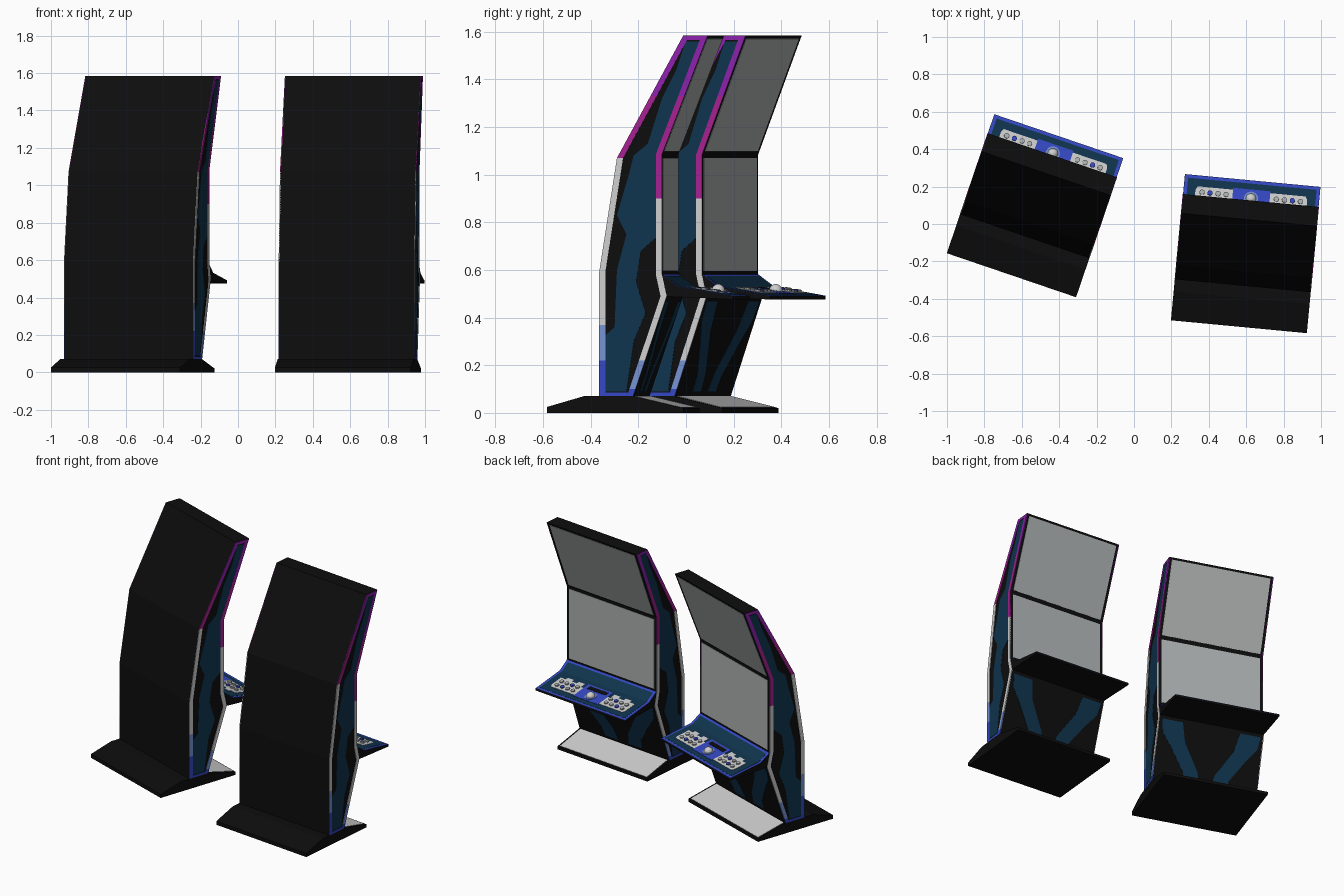
import bpy, bmesh, math
from mathutils import Matrix, Vector

old = bpy.data.objects.get("Cube")
if old:
    bpy.data.objects.remove(old)


def material(name, *rgb):
    m = bpy.data.materials.new(name)
    m.use_nodes = True
    m.diffuse_color = (*rgb, 1)
    m.node_tree.nodes["Principled BSDF"].inputs["Base Color"].default_value = (*rgb, 1)
    return m


BLACK = material("black", .004, .004, .004)
NAVY = material("navy", .005, .034, .075)
MAGENTA = material("magenta", .38, .015, .28)
PURPLE = material("purple", .27, .015, .42)
WHITE = material("white", .62, .62, .62)
PALE_BLUE = material("pale blue", .18, .29, .65)
BLUE = material("blue", .035, .065, .55)
SCREEN = material("screen grey", .42, .44, .44)

HALF = .363
BACK = [(-.175, .06), (-.175, .59), (-.10, 1.07), (.18, 1.585)]
FRONT = [(-.035, .06), (.11, .49), (.09, .58), (.09, 1.085), (.283, 1.585)]
BASE = [(-.395, 0), (-.395, .025), (-.24, .07), (-.03, .07), (.18, .02), (.18, 0)]
PANEL_TIP, PANEL_BEND, PANEL_TOP = (.39, .49), (.16, .53), (.09, .58)
DECK = [(.08, .49), PANEL_TOP, PANEL_BEND, PANEL_TIP, (.39, .476)]
# painted side shape, as (y, z)
FLAME = [(-.155, .09), (-.155, .32), (-.11, .36), (-.10, .6), (-.06, .75), (-.10, .83),
         (-.05, 1.0), (-.03, 1.08), (.03, 1.13), (.09, 1.32), (.15, 1.44), (.19, 1.56),
         (.25, 1.56), (.07, 1.08), (.07, .74), (0, .68), (-.02, .55), (.02, .42),
         (-.03, .3), (-.06, .09)]
# front band shape, as (x, distance up the lower panel)
BAND = [(.345, .43), (.2, .43), (.17, .3), (.06, .12), (.04, .03), (.15, .03),
        (.16, .1), (.26, .25), (.33, .34)]
# notched plate around the buttons, as (x, distance from the deck edge)
BUTTON_PLATE = [(.1, .06), (.29, .06), (.3, .08), (.3, .17), (.26, .17), (.26, .19),
                (.21, .19), (.21, .17), (.17, .17), (.17, .19), (.12, .19), (.12, .15), (.1, .15)]
BACK_TRIM = [(.07, BLUE), (.22, PALE_BLUE), (.37, WHITE), (.59, WHITE), (1.07, MAGENTA),
             (1.33, PURPLE), (1.583, None)]
FRONT_TRIM = [(.07, BLUE), (.1, PALE_BLUE), (.22, WHITE), (.49, WHITE), (.58, WHITE),
              (.9, MAGENTA), (1.085, MAGENTA), (1.33, PURPLE), (1.583, None)]


def at_height(path, z):
    for (y0, z0), (y1, z1) in zip(path, path[1:]):
        if z <= z1:
            return y0 + (y1 - y0) * (z - z0) / (z1 - z0)
    return path[-1][0]


def prism(name, pts, frame, low, high, mat):
    """Extrude a flat outline along the third axis of a frame."""
    bm = bmesh.new()
    a = [bm.verts.new(frame @ Vector((u, v, low))) for u, v in pts]
    b = [bm.verts.new(frame @ Vector((u, v, high))) for u, v in pts]
    bm.faces.new(a)
    bm.faces.new(b)
    for i in range(len(pts)):
        j = (i + 1) % len(pts)
        bm.faces.new((a[i], a[j], b[j], b[i]))
    bmesh.ops.recalc_face_normals(bm, faces=bm.faces)
    mesh = bpy.data.meshes.new(name)
    bm.to_mesh(mesh)
    bm.free()
    mesh.materials.append(mat)
    obj = bpy.data.objects.new(name, mesh)
    bpy.context.collection.objects.link(obj)
    return obj


def axes(origin, u, v, n):
    return Matrix.Translation(origin) @ Matrix((u, v, n)).transposed().to_4x4()


def slope(p0, p1):
    """Frame lying on a front face: x across, then up the slope, then outward."""
    d = Vector((0, p1[0] - p0[0], p1[1] - p0[1]))
    length = d.length
    d.normalize()
    return axes(Vector((0, *p0)), Vector((1, 0, 0)), d, Vector((0, d.z, -d.y))), length


def rect(x0, x1, v0, v1):
    return [(x0, v0), (x1, v0), (x1, v1), (x0, v1)]


def disc(x, v, r, sides=10):
    return [(x + r * math.cos(math.tau * i / sides), v + r * math.sin(math.tau * i / sides))
            for i in range(sides)]


def build_sides(tag, place):
    X, Y, Z = Vector((1, 0, 0)), Vector((0, 1, 0)), Vector((0, 0, 1))
    for side, s in (("left", 1), ("right", -1)):
        frame = place @ axes(X * s * HALF, Y, Z, X * s)
        prism(f"{tag}_{side}_side_paint", FLAME, frame, -.002, .002, NAVY)
        for part, path, bands, w in (("back", BACK, BACK_TRIM, .026), ("front", FRONT, FRONT_TRIM, -.026)):
            for (z0, mat), (z1, _) in zip(bands, bands[1:]):
                y0, y1 = at_height(path, z0), at_height(path, z1)
                quad = [(y0, z0), (y0 + w, z0), (y1 + w, z1), (y1, z1)]
                prism(f"{tag}_{side}_{part}_trim", quad, frame, -.002, .003, mat)
        prism(f"{tag}_{side}_top_trim", [(.169, 1.565), (.275, 1.565), (.283, 1.583), (.18, 1.583)],
              frame, -.002, .003, PURPLE)
        prism(f"{tag}_{side}_foot_trim", rect(-.175, -.035, .07, .085), frame, -.002, .003, BLUE)


def build_deck(tag, place):
    frame, length = slope(PANEL_TIP, PANEL_BEND)
    frame = place @ frame
    prism(f"{tag}_deck_border", rect(-HALF, HALF, 0, length), frame, -.001, .002, BLUE)
    prism(f"{tag}_deck_surface", rect(-.345, .345, .018, length), frame, 0, .003, NAVY)
    rear, rise = slope(PANEL_BEND, PANEL_TOP)
    prism(f"{tag}_deck_rear_border", rect(-HALF, HALF, 0, rise), place @ rear, -.001, .002, BLUE)
    prism(f"{tag}_deck_rear", rect(-.345, .345, 0, rise - .015), place @ rear, 0, .003, NAVY)
    # centre plate with slot and ball
    prism(f"{tag}_centre_plate", rect(-.1, .1, .05, .2), frame, 0, .005, BLUE)
    prism(f"{tag}_centre_slot", rect(-.075, .075, .155, .185), frame, 0, .007, BLACK)
    prism(f"{tag}_ball_ring", disc(0, .1, .038, 20), frame, 0, .008, PALE_BLUE)
    bpy.ops.mesh.primitive_uv_sphere_add(segments=20, ring_count=12, radius=.028,
                                         location=frame @ Vector((0, .1, .006)))
    ball = bpy.context.object
    ball.name = f"{tag}_ball"
    ball.data.materials.append(WHITE)
    bpy.ops.object.shade_smooth()
    # button groups
    for s in (1, -1):
        prism(f"{tag}_button_plate", [(s * x, v) for x, v in BUTTON_PLATE], frame, 0, .005, WHITE)
        for col in range(4):
            for row in range(2):
                mat = BLUE if (col + row) % 3 == 2 else SCREEN
                spot = disc(s * (.135 + col * .043), .09 + row * .045, .014)
                prism(f"{tag}_button", spot, frame, .004, .013, mat)


def build_cabinet(tag, x, y, degrees):
    place = Matrix.Translation((x, y, 0)) @ Matrix.Rotation(math.radians(degrees), 4, "Z")
    across = place @ axes(Vector((0, 0, 0)), Vector((0, 1, 0)), Vector((0, 0, 1)), Vector((1, 0, 0)))
    prism(f"{tag}_base", BASE, across, -HALF - .002, HALF + .002, BLACK)
    prism(f"{tag}_body", BACK + FRONT[::-1], across, -HALF, HALF, BLACK)
    prism(f"{tag}_control_deck", DECK, across, -HALF - .001, HALF + .001, BLACK)
    # foot plate, screens and lower front bands
    frame, length = slope(BASE[4], BASE[3])
    prism(f"{tag}_foot_plate", rect(-.352, .352, .01, length - .004), place @ frame, -.001, .002, WHITE)
    for name, p0, p1 in (("lower_screen", FRONT[2], FRONT[3]), ("upper_screen", FRONT[3], FRONT[4])):
        frame, length = slope(p0, p1)
        prism(f"{tag}_{name}", rect(-.345, .345, .015, length - .015), place @ frame, -.001, .002, SCREEN)
    frame, length = slope(FRONT[0], FRONT[1])
    for s in (1, -1):
        prism(f"{tag}_front_band", [(s * u, v) for u, v in BAND], place @ frame, -.001, .002, NAVY)
    build_sides(tag, place)
    build_deck(tag, place)


build_cabinet("first_cabinet", -.528, .10, -18.8)
build_cabinet("second_cabinet", .598, -.156, -5.4)
